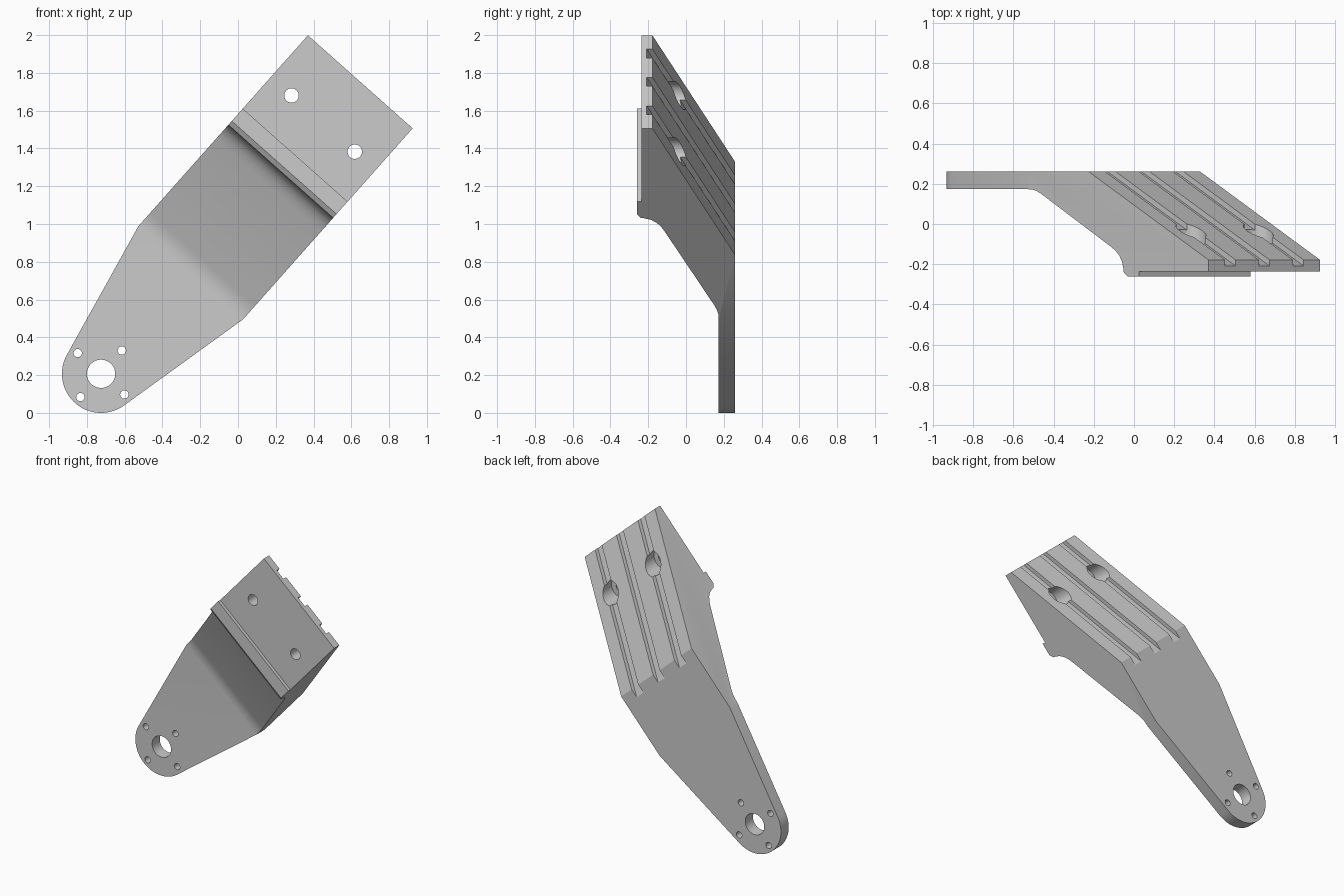
import bpy, bmesh, math
from mathutils import Vector

if "Cube" in bpy.data.objects:
    bpy.data.objects.remove(bpy.data.objects["Cube"])

A = math.radians(48.4)            # lean of the arm in the front view
C, S = math.cos(A), math.sin(A)
R, HALF, END = 0.207, 0.371, 2.067


def place(u, v, y):
    """u runs along the arm, v across it, y is depth."""
    return Vector((-0.725 + C * u + S * v, y, 0.207 + S * u - C * v))


def prism(name, start, end):
    """Solid between two matching rings of points."""
    bm = bmesh.new()
    a = [bm.verts.new(p) for p in start]
    b = [bm.verts.new(p) for p in end]
    n = len(a)
    bm.faces.new(a)
    bm.faces.new(b[::-1])
    for i in range(n):
        bm.faces.new((a[i], b[i], b[(i + 1) % n], a[(i + 1) % n]))
    bmesh.ops.recalc_face_normals(bm, faces=bm.faces)
    mesh = bpy.data.meshes.new(name)
    bm.to_mesh(mesh)
    bm.free()
    ob = bpy.data.objects.new(name, mesh)
    bpy.context.collection.objects.link(ob)
    return ob


def across(name, pts, v0, v1):
    return prism(name, [place(u, v0, y) for u, y in pts], [place(u, v1, y) for u, y in pts])


def deep(name, pts, y0, y1):
    return prism(name, [place(u, v, y0) for u, v in pts], [place(u, v, y1) for u, v in pts])


def drill(name, u, v, r, y0=-0.5, y1=0.5, n=48):
    ring = [(u + r * math.cos(2 * math.pi * i / n), v + r * math.sin(2 * math.pi * i / n)) for i in range(n)]
    return deep(name, ring, y0, y1)


def boolean(ob, cutter, op='DIFFERENCE'):
    cutter.hide_render = True
    mod = ob.modifiers.new(cutter.name, 'BOOLEAN')
    mod.operation, mod.object, mod.solver = op, cutter, 'EXACT'
    bpy.context.view_layer.objects.active = ob
    bpy.ops.object.modifier_apply(modifier=mod.name)
    bpy.data.objects.remove(cutter, do_unlink=True)


# Side profile: flat lug, sloped web with fillets, stepped mounting pad
profile = [(-0.4, 0.26), (-0.4, 0.173), (0.717, 0.173), (0.75, 0.171), (0.78, 0.164), (0.81, 0.152),
           (1.335, -0.112), (1.37, -0.132), (1.398, -0.155), (1.419, -0.185), (1.43, -0.22),
           (1.433, -0.24), (1.46, -0.26), (1.548, -0.26), (1.548, -0.236),
           (END, -0.236), (END, -0.178), (1.171, 0.26)]
arm = across("bracket_arm", profile, -0.6, 0.6)

# Front outline: rounded end tapering out to the full width
shoulder = 0.715
tangent = math.atan2(HALF, shoulder) + math.acos(R / math.hypot(shoulder, HALF))
steps = 40
outline = [(2.3, HALF), (shoulder, HALF)]
for i in range(steps + 1):
    t = tangent + (2 * math.pi - 2 * tangent) * i / steps
    outline.append((R * math.cos(t), R * math.sin(t)))
outline += [(shoulder, -HALF), (2.3, -HALF)]
boolean(arm, deep("outline", outline, -0.5, 0.5), 'INTERSECT')

# Three channels along the sloped back
k = (0.26 + 0.178) / (END - 1.171)
channel = [(u, 0.26 - k * (u - 1.171) + d) for u, d in ((0.9, -0.03), (2.3, -0.03), (2.3, 0.3), (0.9, 0.3))]
for v in (-0.226, 0, 0.226):
    boolean(arm, across("channel", channel, v - 0.035, v + 0.035))

# Counterbored mounting holes
for v in (-0.224, 0.224):
    boolean(arm, drill("counterbore", 1.771, v, 0.075, -0.15, 0.5))
    boolean(arm, drill("bolt_hole", 1.771, v, 0.038))

# Pivot hole with four small holes around it
boolean(arm, drill("pivot_hole", 0, 0, 0.075))
for u, v in ((0.165, 0), (-0.165, 0), (0, 0.165), (0, -0.165)):
    boolean(arm, drill("small_hole", u, v, 0.022, n=24))

bpy.ops.object.select_all(action='DESELECT')
arm.select_set(True)
bpy.context.view_layer.objects.active = arm
bpy.ops.object.shade_smooth_by_angle(angle=math.radians(25))
